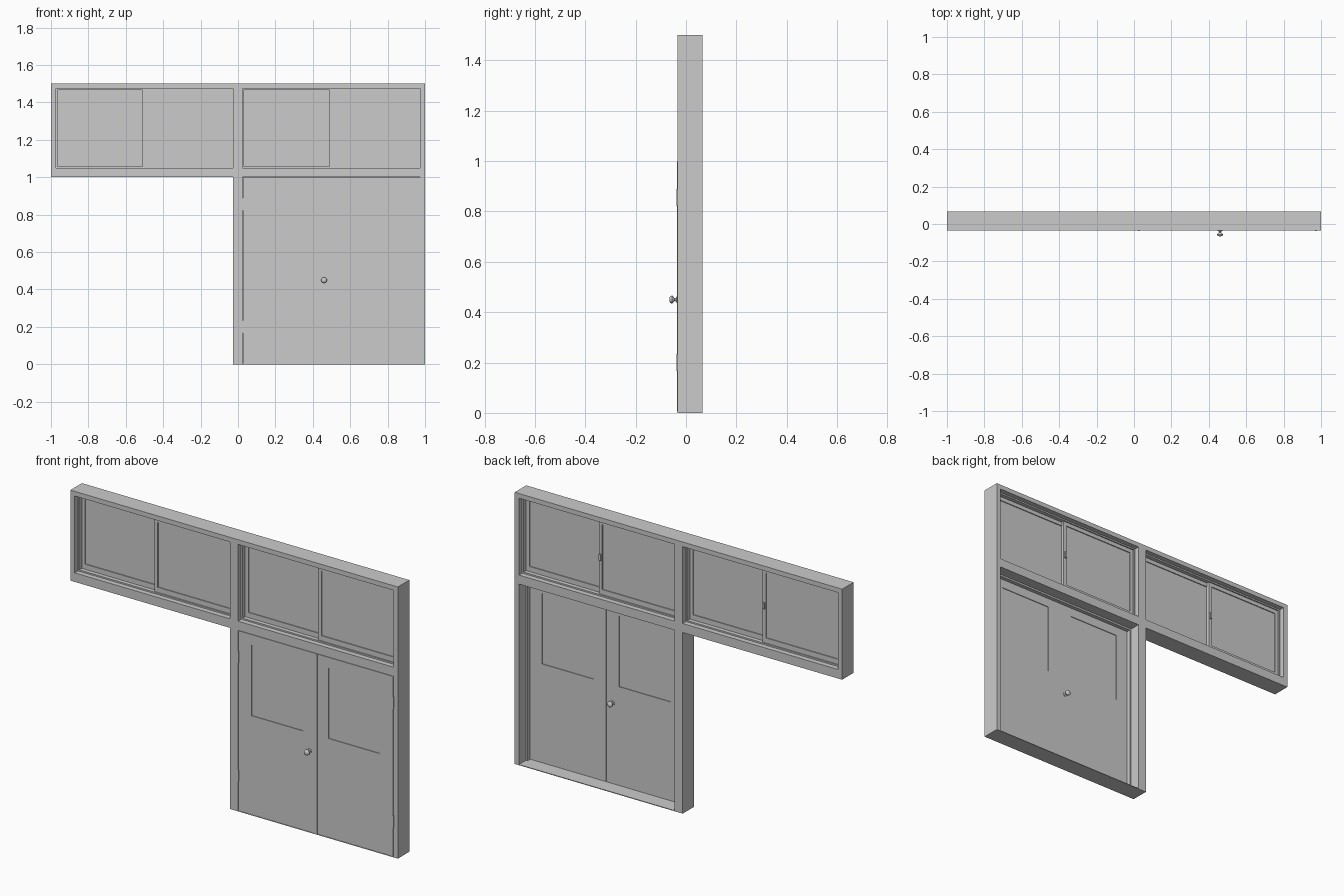
import bpy, bmesh, math
from mathutils import Matrix

if "Cube" in bpy.data.objects:
    bpy.data.objects.remove(bpy.data.objects["Cube"])

FRONT, BACK = -0.034, 0.066


def finish(name, bm):
    bmesh.ops.recalc_face_normals(bm, faces=bm.faces[:])
    me = bpy.data.meshes.new(name)
    bm.to_mesh(me)
    bm.free()
    ob = bpy.data.objects.new(name, me)
    bpy.context.collection.objects.link(ob)
    return ob


def slab(name, xs, zs, holes, y0, y1):
    """Flat plate on an x/z grid, with (column, row) cells left open, given depth."""
    bm = bmesh.new()
    v = [[bm.verts.new((x, y0, z)) for z in zs] for x in xs]
    for i in range(len(xs) - 1):
        for j in range(len(zs) - 1):
            if (i, j) not in holes:
                bm.faces.new((v[i][j], v[i + 1][j], v[i + 1][j + 1], v[i][j + 1]))
    bmesh.ops.delete(bm, geom=[p for p in bm.verts if not p.link_faces], context='VERTS')
    ext = bmesh.ops.extrude_face_region(bm, geom=bm.faces[:], use_keep_orig=True)
    moved = [g for g in ext['geom'] if isinstance(g, bmesh.types.BMVert)]
    bmesh.ops.translate(bm, verts=moved, vec=(0, y1 - y0, 0))
    return finish(name, bm)


def box(name, x0, x1, y0, y1, z0, z1):
    return slab(name, (x0, x1), (z0, z1), (), y0, y1)


def ring(name, x0, x1, z0, z1, w, y0, y1):
    return slab(name, (x0, x0 + w, x1 - w, x1), (z0, z0 + w, z1 - w, z1), {(1, 1)}, y0, y1)


def lathe_y(name, profile, x, y, z, sign):
    """Spin (radius, distance) points around an axis along y."""
    bm = bmesh.new()
    vs = [bm.verts.new((r, sign * d, 0)) for r, d in profile]
    es = [bm.edges.new(p) for p in zip(vs, vs[1:])]
    bmesh.ops.spin(bm, geom=vs + es, cent=(0, 0, 0), axis=(0, 1, 0),
                   angle=math.tau, steps=20, use_duplicate=False)
    bmesh.ops.remove_doubles(bm, verts=bm.verts[:], dist=1e-5)
    bmesh.ops.transform(bm, matrix=Matrix.Translation((x, y, z)), verts=bm.verts[:])
    ob = finish(name, bm)
    bpy.context.view_layer.objects.active = ob
    ob.select_set(True)
    bpy.ops.object.shade_smooth_by_angle(angle=math.radians(40))
    ob.select_set(False)
    return ob


# Main frame: two window openings on top, a door opening lower right
slab("frame", (-1, -0.974, -0.026, 0.024, 0.974, 1), (0, 1.0, 1.05, 1.474, 1.5),
     {(0, 0), (1, 0), (3, 0), (1, 2), (3, 2)}, FRONT, BACK)

# Sliding windows
for side, x0, x1 in (("left", -0.974, -0.026), ("right", 0.024, 0.974)):
    ring(side + "_window_track", x0, x1, 1.05, 1.474, 0.008, -0.006, 0.038)
    mid = (x0 + x1) / 2
    z0, z1 = 1.058, 1.466
    sashes = (("rear", x0 + 0.008, mid + 0.011, 0.0165, 0.031),
              ("front", mid - 0.011, x1 - 0.008, 0.001, 0.0155))
    for part, a, b, ya, yb in sashes:
        slab(f"{side}_{part}_sash", (a, a + 0.02, b - 0.02, b),
             (z0, z0 + 0.028, z1 - 0.022, z1), {(1, 1)}, ya, yb)
        yc = (ya + yb) / 2
        box(f"{side}_{part}_pane", a + 0.02, b - 0.02, yc - 0.002, yc + 0.002,
            z0 + 0.028, z1 - 0.022)
    # latch on the meeting stile, room side
    box(side + "_window_latch", mid - 0.005, mid + 0.007, 0.031, 0.039, 1.245, 1.28)

# Double door leaves with inset glazing
D0, D1 = FRONT, -0.016
for side, x0, x1, g0, g1 in (("left", 0.026, 0.498, 0.107, 0.421),
                             ("right", 0.500, 0.972, 0.577, 0.891)):
    slab(side + "_door_leaf", (x0, g0, g1, x1), (0.005, 0.55, 0.94, 0.998),
         {(1, 1)}, D0, D1)
    box(side + "_door_pane", g0, g1, D0 + 0.004, D1 - 0.004, 0.55, 0.94)
    # hinges on the outer edge
    hx = x0 if side == "left" else x1
    for n, z in (("lower", 0.20), ("upper", 0.855)):
        box(f"{side}_{n}_hinge", hx - 0.004, hx + 0.004, FRONT - 0.004, FRONT + 0.006,
            z - 0.033, z + 0.033)

# Cover strip over the meeting edges
box("meeting_strip", 0.494, 0.508, FRONT - 0.002, FRONT + 0.002, 0.005, 0.998)

# Door stop around the opening and the threshold
slab("door_stop", (0.024, 0.034, 0.964, 0.974), (0.004, 0.99, 1.0), {(1, 0)}, D1, 0.006)
box("threshold", 0.024, 0.974, FRONT, BACK, 0, 0.004)

# Knobs on both faces
knob = [(0, 0), (0.013, 0), (0.013, 0.003), (0.007, 0.005), (0.006, 0.012),
        (0.012, 0.016), (0.0155, 0.021), (0.0145, 0.027), (0.010, 0.031), (0, 0.032)]
lathe_y("front_knob", knob, 0.46, FRONT, 0.45, -1)
lathe_y("back_knob", knob, 0.46, D1, 0.45, 1)
